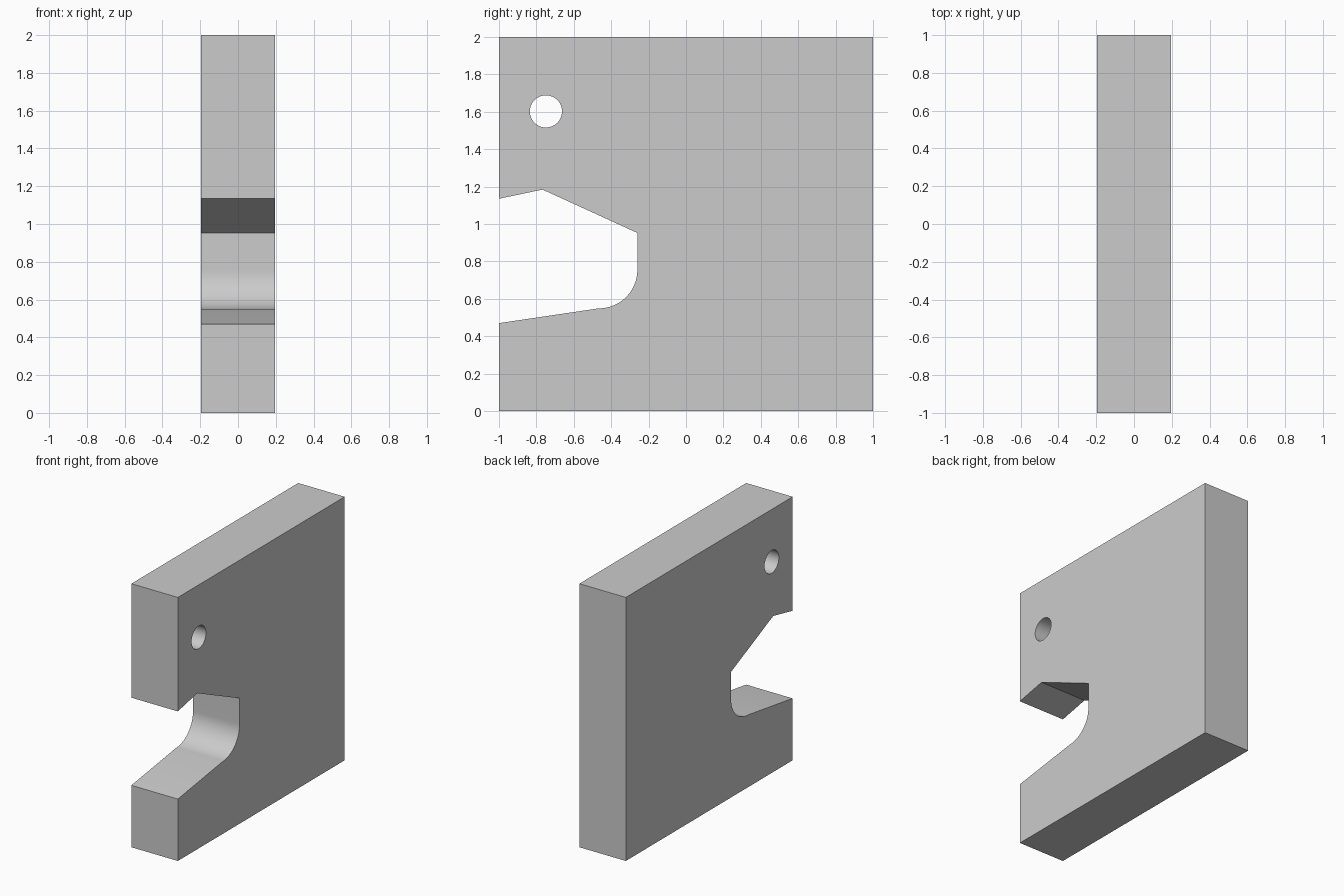
import bpy, bmesh
from math import sin, cos, pi, radians
from mathutils import Matrix

if "Cube" in bpy.data.objects:
    bpy.data.objects.remove(bpy.data.objects["Cube"])

HALF = 0.195


def arc(cx, cy, r, a0, a1, n):
    return [(cx + r * cos(a0 + (a1 - a0) * i / n), cy + r * sin(a0 + (a1 - a0) * i / n))
            for i in range(n + 1)]


# Side outline in (y, z), with the notch open towards the front
outline = [(-1, 0), (1, 0), (1, 2), (-1, 2), (-1, 1.135), (-0.767, 1.184), (-0.26, 0.952)]
outline += arc(-0.466, 0.755, 0.206, 0, -pi / 2, 24)
outline += [(-1, 0.47)]
# Round through hole
hole = arc(-0.749, 1.602, 0.086, 0, 2 * pi, 64)[:-1]

curve = bpy.data.curves.new("plate_profile", 'CURVE')
curve.dimensions = '2D'
curve.fill_mode = 'BOTH'
curve.extrude = HALF
for pts in (outline, hole):
    s = curve.splines.new('POLY')
    s.points.add(len(pts) - 1)
    for p, (y, z) in zip(s.points, pts):
        p.co = (y, z, 0, 1)
    s.use_cyclic_u = True

# Turn the filled profile into a welded mesh standing upright
temp = bpy.data.objects.new("plate_profile", curve)
bpy.context.collection.objects.link(temp)
bpy.context.view_layer.update()
mesh = bpy.data.meshes.new_from_object(temp.evaluated_get(bpy.context.evaluated_depsgraph_get()))
bpy.data.objects.remove(temp)

bm = bmesh.new()
bm.from_mesh(mesh)
bmesh.ops.remove_doubles(bm, verts=bm.verts, dist=1e-4)
# local x -> y, local y -> z, local z -> x
bm.transform(Matrix(((0, 0, 1, 0), (1, 0, 0, 0), (0, 1, 0, 0), (0, 0, 0, 1))))
bmesh.ops.recalc_face_normals(bm, faces=bm.faces)
bm.to_mesh(mesh)
bm.free()

plate = bpy.data.objects.new("notched_plate", mesh)
mesh.name = "notched_plate"
bpy.context.collection.objects.link(plate)

# Smooth the arc and hole, keep every corner sharp
bpy.context.view_layer.objects.active = plate
plate.select_set(True)
bpy.ops.object.shade_smooth_by_angle(angle=radians(7))
